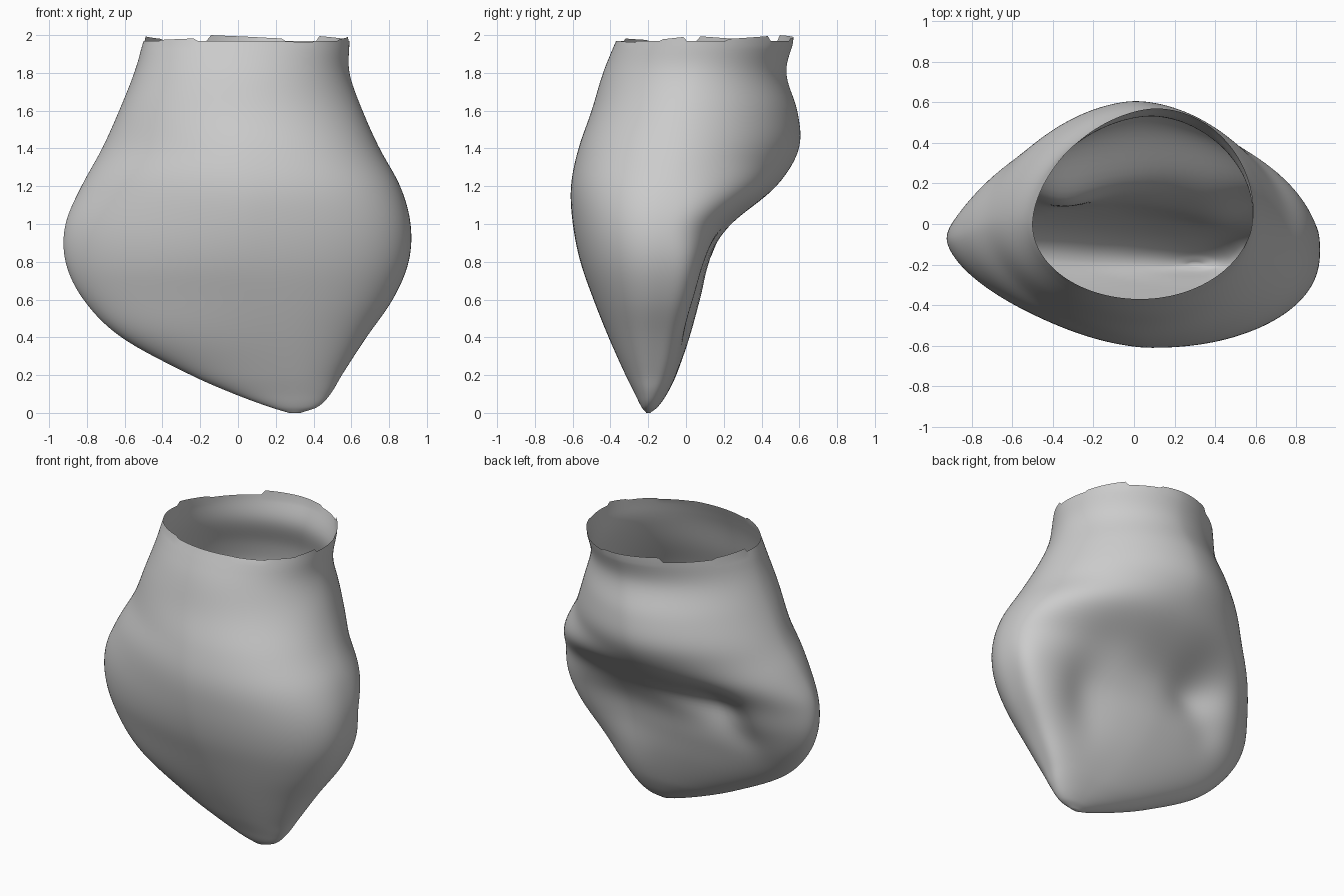
import bpy, math

if "Cube" in bpy.data.objects:
    bpy.data.objects.remove(bpy.data.objects["Cube"])

# Ring profile: z, left x, left y, right x, right y, front x, front y, back x, back y
RINGS = [
    (0.00, 0.27, -0.20, 0.33, -0.20, 0.30, -0.21, 0.30, -0.19),
    (0.03, 0.17, -0.20, 0.42, -0.20, 0.30, -0.235, 0.30, -0.15),
    (0.10, -0.02, -0.19, 0.49, -0.19, 0.29, -0.27, 0.27, -0.10),
    (0.20, -0.25, -0.18, 0.55, -0.18, 0.26, -0.32, 0.20, -0.05),
    (0.40, -0.62, -0.15, 0.68, -0.17, 0.20, -0.41, 0.08, 0.02),
    (0.60, -0.82, -0.11, 0.82, -0.15, 0.15, -0.49, 0.00, 0.075),
    (0.80, -0.915, -0.08, 0.905, -0.14, 0.10, -0.56, 0.00, 0.13),
    (1.00, -0.915, -0.07, 0.915, -0.13, 0.08, -0.60, 0.00, 0.25),
    (1.20, -0.83, -0.04, 0.86, -0.10, 0.08, -0.61, 0.00, 0.48),
    (1.40, -0.72, 0.00, 0.75, -0.05, 0.06, -0.57, 0.00, 0.60),
    (1.60, -0.63, 0.00, 0.66, 0.00, 0.04, -0.50, 0.03, 0.59),
    (1.80, -0.55, 0.00, 0.59, 0.04, 0.03, -0.44, 0.08, 0.53),
    (1.97, -0.50, 0.00, 0.59, 0.06, 0.03, -0.37, 0.11, 0.57),
]
# Hollows and lobes in the back: x, z, x radius, z radius, push along y
DENTS = [
    (-0.35, 0.92, 0.17, 0.14, -0.08),
    (-0.64, 0.88, 0.22, 0.24, 0.05),
    (0.40, 0.68, 0.20, 0.28, -0.07),
    (-0.12, 0.95, 0.22, 0.10, -0.03),
    (-0.50, 0.72, 0.12, 0.12, -0.02),
]
# Roundness of the four quarters (back right, front right, back left, front left) by height
ROUND = [(0.0, 2.2, 2.0, 2.0, 2.0), (0.3, 3.6, 2.2, 2.2, 1.8), (0.7, 4.2, 2.25, 2.3, 1.65),
         (1.0, 2.7, 2.25, 2.1, 1.6), (1.35, 1.8, 2.2, 1.75, 1.75), (1.7, 1.85, 2.0, 1.75, 2.0),
         (2.0, 1.95, 2.0, 1.75, 2.0)]
# Chipped rim: start degree, end degree, extra height
CHIPS = [(20, 48, 0.025), (75, 118, 0.03), (150, 172, 0.025),
         (215, 240, 0.012), (290, 310, -0.008), (335, 350, 0.02)]
SIDES, LEVELS = 144, 90


def ring_at(t):
    """Smooth interpolation through the profile rings."""
    i = min(int(t), len(RINGS) - 2)
    f = t - i
    a, b, c, d = (RINGS[max(0, min(k, len(RINGS) - 1))] for k in range(i - 1, i + 3))
    dz = c[0] - b[0]
    out = []
    for k in range(9):
        m1 = (c[k] - a[k]) / max(c[0] - a[0], 1e-6) * dz
        m2 = (d[k] - b[k]) / max(d[0] - b[0], 1e-6) * dz
        out.append((2*f**3 - 3*f*f + 1) * b[k] + (f**3 - 2*f*f + f) * m1
                   + (3*f*f - 2*f**3) * c[k] + (f**3 - f*f) * m2)
    return out


def roundness(z, quarter):
    """Superellipse exponent of one quarter at this height."""
    for lo, hi in zip(ROUND, ROUND[1:]):
        if z <= hi[0]:
            f = max(0, (z - lo[0]) / (hi[0] - lo[0]))
            f = f * f * (3 - 2 * f)
            return lo[quarter] + (hi[quarter] - lo[quarter]) * f
    return ROUND[-1][quarter]


def surface_point(ring, angle):
    z, lx, ly, rx, ry, fx, fy, bx, by = ring
    c, s = math.cos(angle), math.sin(angle)
    right, back = c >= 0, s >= 0
    n = roundness(z, 1 + (0 if right else 2) + (0 if back else 1))
    u, v = abs(c) ** (2 / n), abs(s) ** (2 / n)
    sx, sy = (rx, ry) if right else (lx, ly)
    ex, ey = (bx, by) if back else (fx, fy)
    x = ex + (sx - ex) * u
    y = sy + (ey - sy) * v
    if back:
        for dx, dz, rad_x, rad_z, push in DENTS:
            y += push * min(1, s * 2) * math.exp(-((x - dx) / rad_x) ** 2 - ((z - dz) / rad_z) ** 2)
    return x, y, z


# Open pouch-shaped shell
verts, faces = [], []
for j in range(LEVELS + 1):
    ring = ring_at((len(RINGS) - 1) * j / LEVELS)
    for i in range(SIDES):
        x, y, z = surface_point(ring, 2 * math.pi * i / SIDES)
        if j == LEVELS:
            deg = 360 * i / SIDES
            z += sum(h * (0.4 + 0.6 * (deg - a) / (b - a)) for a, b, h in CHIPS if a <= deg <= b)
        verts.append((x, y, max(z, 0)))
for j in range(LEVELS):
    for i in range(SIDES):
        k = (i + 1) % SIDES
        faces.append((j*SIDES + i, j*SIDES + k, (j+1)*SIDES + k, (j+1)*SIDES + i))
faces.append(tuple(reversed(range(SIDES))))

mesh = bpy.data.meshes.new("shell")
mesh.from_pydata(verts, [], faces)
mesh.update()
shell = bpy.data.objects.new("shell", mesh)
bpy.context.collection.objects.link(shell)

# Even out the surface while leaving the rim and tip in place
body = shell.vertex_groups.new(name="body")
body.add(list(range(SIDES * 2, SIDES * (LEVELS - 3))), 1.0, 'REPLACE')
smooth = shell.modifiers.new("soften", 'SMOOTH')
smooth.factor, smooth.iterations, smooth.vertex_group = 0.5, 10, "body"
mesh.shade_smooth()
